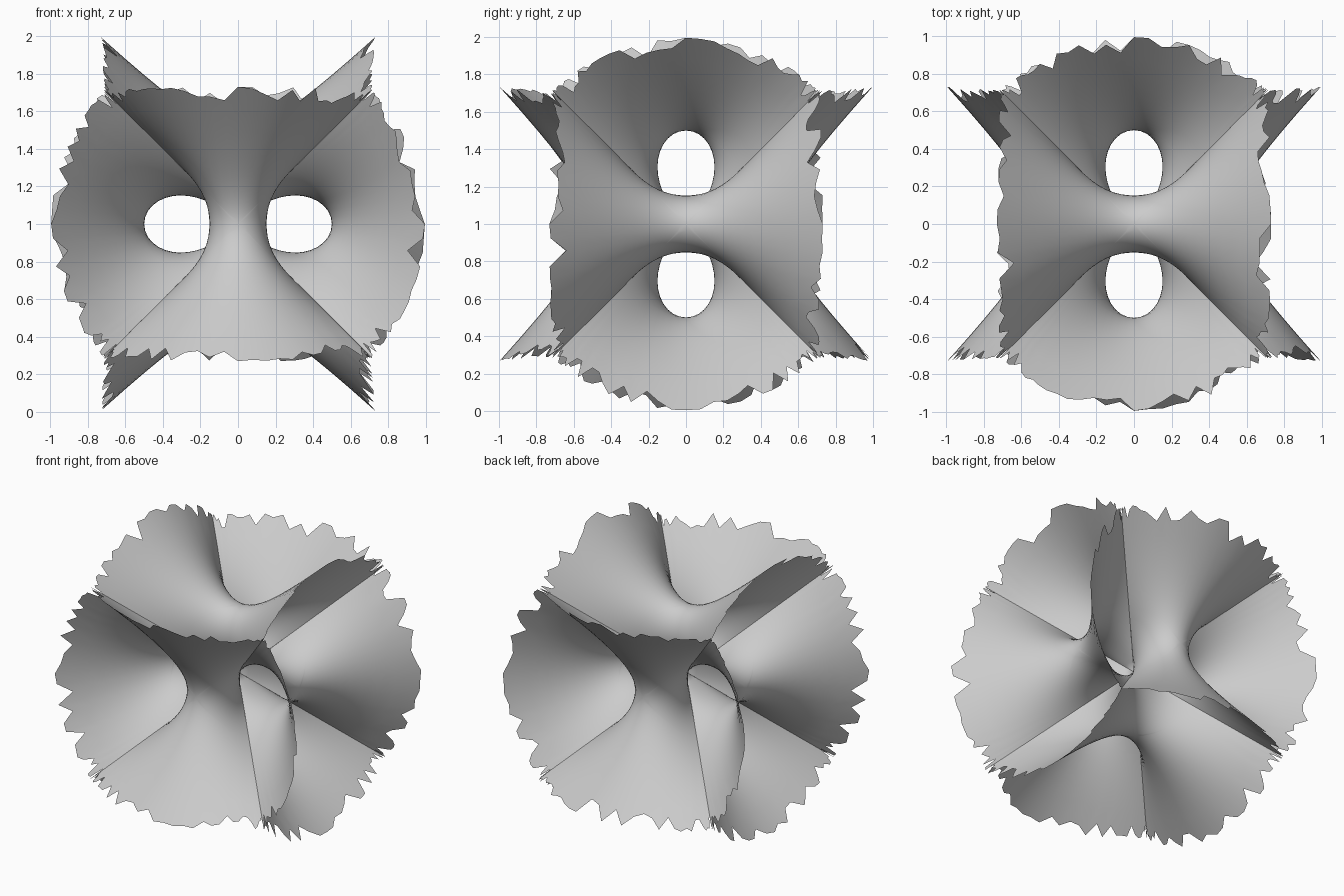
import bpy, bmesh, math, random
from mathutils import Vector

if "Cube" in bpy.data.objects:
    bpy.data.objects.remove(bpy.data.objects["Cube"])

random.seed(4)
COLS = 40        # steps across a sheet, from diagonal to diagonal
ROWS = 14        # steps from the saddle outward / inward
NECK = 0.5       # distance of each saddle from the centre
REACH = 1.235    # radius where the sheets are torn off


def tau_at(radius):
    k = (radius / NECK) ** (-4 / 3)
    return math.sqrt((1 - k) / (1 + k))


def sheet_point(s, tau, side, outer):
    """Point of the upright saddle sheet; it follows the cube diagonals at s = +-1."""
    k = max((1 - tau * tau) / (1 + tau * tau), 0.0)
    radius = NECK * k ** (-0.75 if outer else 0.75)
    bow = side * math.sqrt(s * s + tau * tau * (1 - s * s))
    d = Vector((bow, s, 1)) if outer else Vector((s, bow, 1))
    return d.normalized() * radius


def make_sheet(name, turn, flip):
    bm = bmesh.new()
    for outer in (True, False):
        for side in (1, -1):
            grid = []
            for i in range(COLS + 1):
                s = math.sin(math.pi / 2 * (2 * i / COLS - 1))
                # ragged outer rim
                tear = 0.0 if i in (0, COLS // 2, COLS) else 0.12 * random.random() ** 2
                limit = tau_at(REACH - tear) if outer else 1.0
                col = []
                for j in range(ROWS + 1):
                    p = sheet_point(s, limit * j / ROWS, side, outer)
                    p.z *= flip
                    # cyclic turn of the axes, then lift onto the ground
                    q = [p[(a - turn) % 3] for a in range(3)]
                    col.append(bm.verts.new((q[0], q[1], q[2] + 1.0)))
                grid.append(col)
            for i in range(COLS):
                for j in range(ROWS):
                    bm.faces.new((grid[i][j], grid[i + 1][j],
                                  grid[i + 1][j + 1], grid[i][j + 1]))
    # weld the four quarters along the saddle cross and at the centre
    bmesh.ops.remove_doubles(bm, verts=bm.verts, dist=0.0005)
    bmesh.ops.recalc_face_normals(bm, faces=bm.faces)
    mesh = bpy.data.meshes.new(name)
    bm.to_mesh(mesh)
    bm.free()
    for poly in mesh.polygons:
        poly.use_smooth = True
    bpy.context.collection.objects.link(bpy.data.objects.new(name, mesh))


# six saddle sheets, one per cube face, meeting along the cube diagonals
for turn, names in enumerate((("top_sheet", "bottom_sheet"),
                              ("right_sheet", "left_sheet"),
                              ("back_sheet", "front_sheet"))):
    for name, flip in zip(names, (1, -1)):
        make_sheet(name, turn, flip)
